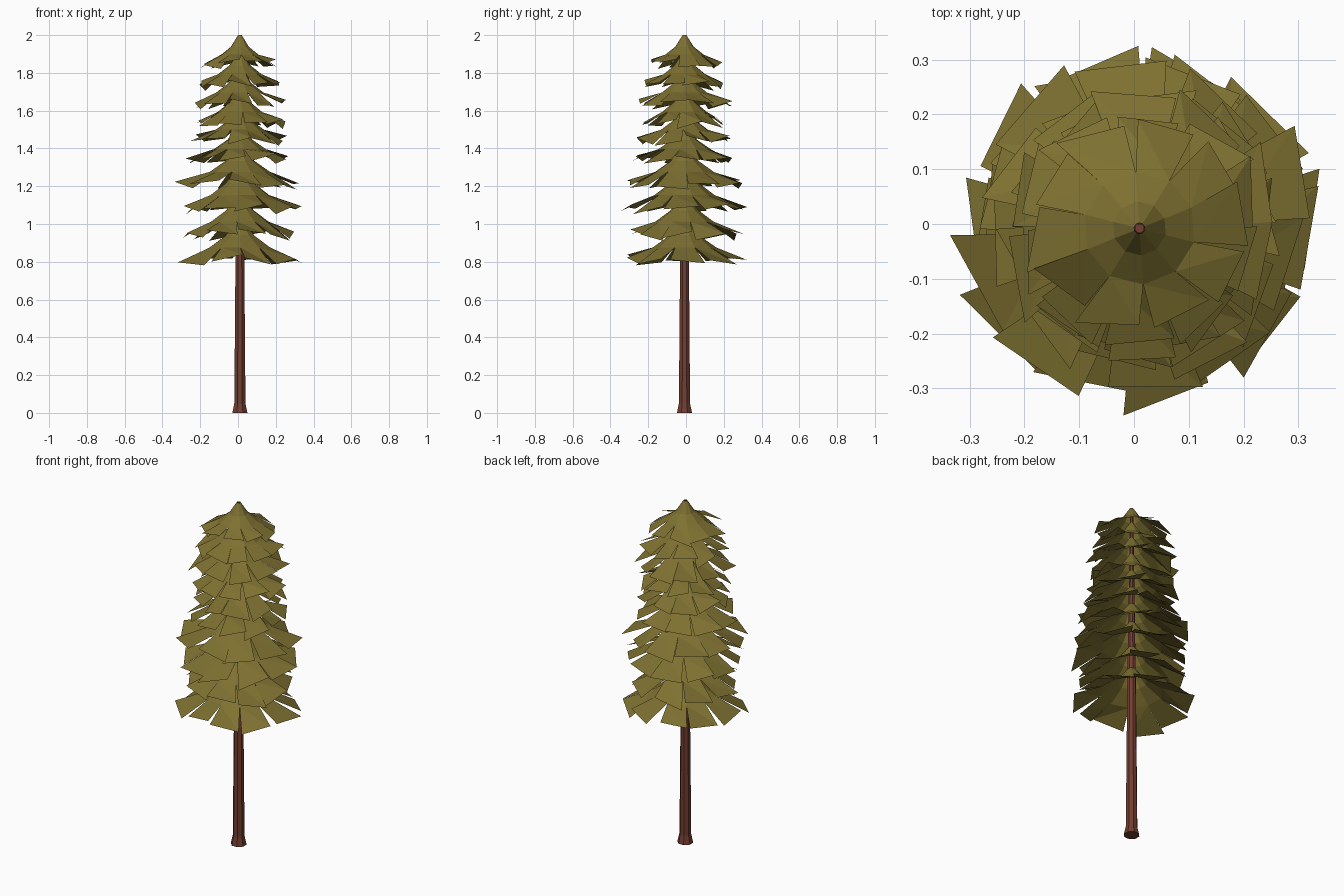
import bpy, bmesh, math, random
from mathutils import Vector

random.seed(11)
cube = bpy.data.objects.get("Cube")
if cube:
    bpy.data.objects.remove(cube)

AXIS = Vector((0.01, -0.008, 0))


def material(name, rgb):
    m = bpy.data.materials.new(name)
    m.use_nodes = True
    m.diffuse_color = (*rgb, 1)
    m.node_tree.nodes["Principled BSDF"].inputs["Base Color"].default_value = (*rgb, 1)
    return m


def finish(bm, name, mat):
    mesh = bpy.data.meshes.new(name)
    bm.to_mesh(mesh)
    bm.free()
    mesh.materials.append(mat)
    obj = bpy.data.objects.new(name, mesh)
    bpy.context.collection.objects.link(obj)


def polar(radius, angle, z):
    return AXIS + Vector((radius * math.cos(angle), radius * math.sin(angle), z))


def ring(bm, radius, z, sides, turn=0):
    return [bm.verts.new(polar(radius, turn + math.tau * i / sides, z)) for i in range(sides)]


def bridge(bm, low, high):
    n = len(low)
    for i in range(n):
        j = (i + 1) % n
        bm.faces.new((low[i], low[j], high[j], high[i]))


bark = material("red brown bark", (0.17, 0.048, 0.03))
needles = material("olive needles", (0.21, 0.165, 0.031))

# Trunk: flared foot, thin tip
bm = bmesh.new()
profile = [(0.043, 0), (0.032, 0.05), (0.025, 0.85), (0.009, 1.99)]
rings = [ring(bm, r, z, 8, math.pi / 8) for r, z in profile]
for low, high in zip(rings, rings[1:]):
    bridge(bm, low, high)
bm.faces.new(rings[0][::-1])
bm.faces.new(rings[-1])
finish(bm, "trunk", bark)


# Foliage tier: steep collar, flatter skirt, then separate square-ended fronds
def tier(name, top, brim, reach, sides=10):
    bm = bmesh.new()
    turn = random.uniform(0, math.tau)
    drop = top - brim
    collar = ring(bm, 0.01, top, sides, turn)
    shoulder = ring(bm, reach * 0.24, top - drop * 0.4, sides, turn)
    skirt = ring(bm, reach * 0.5, top - drop * 0.67, sides, turn)
    bridge(bm, shoulder, collar)
    bridge(bm, skirt, shoulder)
    step = math.tau / sides
    for i in range(sides):
        a, b = skirt[i], skirt[(i + 1) % sides]
        mid = turn + step * (i + 0.5) + random.uniform(-0.08, 0.08)
        half = step * random.uniform(0.4, 0.5)
        r = reach * random.uniform(0.88, 1.03)
        z = brim + random.uniform(-0.014, 0.02)
        twist = random.uniform(-0.02, 0.02)
        skew = random.uniform(-0.018, 0.018)
        c = bm.verts.new(polar(r + skew, mid + half, z + twist))
        d = bm.verts.new(polar(r - skew, mid - half, z - twist))
        bm.faces.new((a, d, c))
        bm.faces.new((a, c, b))
    finish(bm, name, needles)


TIERS = [
    (1.03, 0.80, 0.335), (1.16, 0.94, 0.31), (1.31, 1.075, 0.32),
    (1.42, 1.205, 0.32), (1.52, 1.335, 0.28), (1.62, 1.44, 0.255),
    (1.72, 1.53, 0.24), (1.82, 1.635, 0.25), (1.91, 1.735, 0.23),
    (2.0, 1.845, 0.205),
]
for k, (top, brim, reach) in enumerate(TIERS, 1):
    tier(f"foliage_tier_{k}", top, brim, reach)
